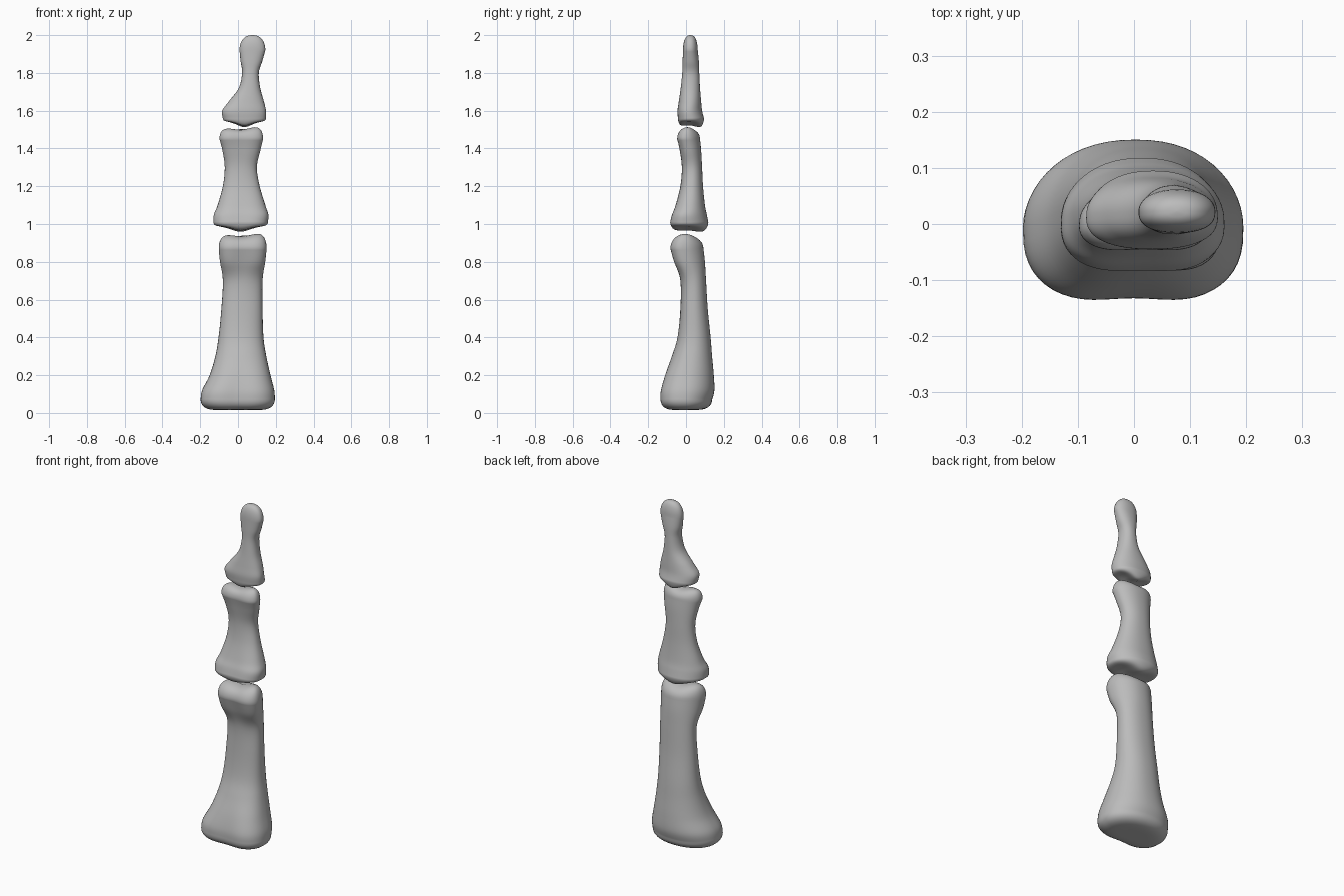
import bpy, bmesh, math

if "Cube" in bpy.data.objects:
    bpy.data.objects.remove(bpy.data.objects["Cube"], do_unlink=True)

SIDES, STEPS, CAP_RINGS = 56, 6, 9

bone = bpy.data.materials.new("bone grey")
bone.use_nodes = True
bone.diffuse_color = (0.5, 0.5, 0.5, 1)
bone.node_tree.nodes["Principled BSDF"].inputs["Base Color"].default_value = bone.diffuse_color


def smooth_rows(rows):
    """Catmull-Rom interpolation of the girth rows along the bone."""
    padded = [rows[0]] + rows + [rows[-1]]
    result = []
    for a, b, c, d in zip(padded, padded[1:], padded[2:], padded[3:]):
        for step in range(STEPS):
            t = step / STEPS
            result.append([
                q + t * ((r - p) + t * ((2*p - 5*q + 4*r - s) + t * (3*(q - r) + s - p))) / 2
                for p, q, r, s in zip(a, b, c, d)])
    return result + [rows[-1]]


def power(value, exponent):
    return math.copysign(abs(value) ** exponent, value)


def ring(row, shrink_x=1, shrink_y=1):
    """Rounded cross-section: flatter, slightly hollow front and domed back."""
    z, left, right, front, back, hollow, taper = row
    points = []
    for i in range(SIDES):
        angle = math.tau * i / SIDES
        u = power(math.cos(angle), 0.9)
        v = power(math.sin(angle), 0.75 if math.sin(angle) < 0 else 1)
        dent = hollow * math.exp(-(u / 0.5) ** 2) * max(0, -v)
        x = (left + right) / 2 + shrink_x * u * (1 - taper * v) * (right - left) / 2
        y = (front + back) / 2 + shrink_y * (v * (back - front) / 2 + dent)
        points.append((x, y, z))
    return points


def cap(row, height, round_x, round_y, shape):
    """Rings closing one end as a rounded dome, with its joint surface shaped."""
    z, left, right, front, back = row[:5]
    rings = []
    for k in range(1, CAP_RINGS + 1):
        a = math.pi / 2 * min(k / CAP_RINGS, 0.995)
        rise = math.sin(a)
        points = ring(row, math.cos(a) ** round_x, math.cos(a) ** round_y)
        rings.append([
            (x, y, z + height * rise + rise ** 2 * shape(
                (2*x - left - right) / (right - left), (2*y - front - back) / (back - front)))
            for x, y, _ in points])
    return rings


def build_bone(name, rows, bottom, top):
    rows = smooth_rows(rows)
    rings = cap(rows[0], *bottom)[::-1] + [ring(r) for r in rows] + cap(rows[-1], *top)
    bm = bmesh.new()
    loops = [[bm.verts.new(p) for p in points] for points in rings]
    for low, high in zip(loops, loops[1:]):
        for i in range(SIDES):
            j = (i + 1) % SIDES
            bm.faces.new((low[i], low[j], high[j], high[i]))
    bm.faces.new(loops[0][::-1])
    bm.faces.new(loops[-1])
    bmesh.ops.recalc_face_normals(bm, faces=bm.faces)
    for face in bm.faces:
        face.smooth = True
    mesh = bpy.data.meshes.new(name)
    bm.to_mesh(mesh)
    bm.free()
    mesh.materials.append(bone)
    obj = bpy.data.objects.new(name, mesh)
    bpy.context.collection.objects.link(obj)


# Joint surfaces: cupped sockets, grooved pulley heads and a ridged socket
def socket(u, v):
    return 0.012 * (1 - u * u) * (1 - v * v)


def pulley(u, v):
    return -0.013 * math.exp(-(u / 0.45) ** 2) + 0.006 * u


def ridged_socket(u, v):
    return 0.018 * (1 - v * v) - 0.02 * math.exp(-(u / 0.4) ** 2) - 0.006 * v


def plain(u, v):
    return 0


# Rows: height, left, right, front, back, front hollow, back taper
build_bone("lower_finger_bone", [
    [0.07, -0.198, 0.195, -0.152, 0.138, 0.02, 0],
    [0.12, -0.19, 0.192, -0.15, 0.15, 0.02, 0],
    [0.2, -0.15, 0.172, -0.12, 0.147, 0.01, 0],
    [0.3, -0.12, 0.15, -0.075, 0.138, 0, 0],
    [0.4, -0.103, 0.135, -0.045, 0.13, 0, 0],
    [0.55, -0.088, 0.13, -0.03, 0.115, 0, 0],
    [0.7, -0.08, 0.13, -0.03, 0.106, 0, 0],
    [0.8, -0.094, 0.143, -0.075, 0.1, 0.015, 0.08],
    [0.87, -0.1, 0.15, -0.095, 0.092, 0.015, 0.1],
], (-0.065, 0.45, 0.6, socket), (0.078, 0.3, 0.9, pulley))

build_bone("middle_finger_bone", [
    [1.01, -0.13, 0.158, -0.093, 0.118, 0.01, 0.05],
    [1.05, -0.127, 0.16, -0.083, 0.11, 0.01, 0.05],
    [1.1, -0.108, 0.145, -0.06, 0.1, 0.005, 0],
    [1.2, -0.08, 0.115, -0.03, 0.09, 0, 0],
    [1.3, -0.07, 0.1, -0.022, 0.085, 0, 0],
    [1.39, -0.082, 0.118, -0.038, 0.08, 0.005, 0.05],
    [1.45, -0.097, 0.132, -0.055, 0.074, 0.01, 0.08],
], (-0.042, 0.5, 0.45, ridged_socket), (0.062, 0.3, 0.85, pulley))

build_bone("fingertip_bone", [
    [1.56, -0.08, 0.148, -0.043, 0.095, 0, 0.05],
    [1.6, -0.083, 0.148, -0.045, 0.085, 0, 0.05],
    [1.65, -0.048, 0.137, -0.038, 0.08, 0, 0],
    [1.72, 0.004, 0.118, -0.028, 0.074, 0, 0],
    [1.8, 0.022, 0.11, -0.02, 0.07, 0, 0],
    [1.86, 0.014, 0.128, -0.018, 0.068, 0, 0],
    [1.92, 0.008, 0.145, -0.016, 0.062, 0, 0],
], (-0.037, 0.6, 0.4, ridged_socket), (0.08, 0.8, 0.75, plain))
